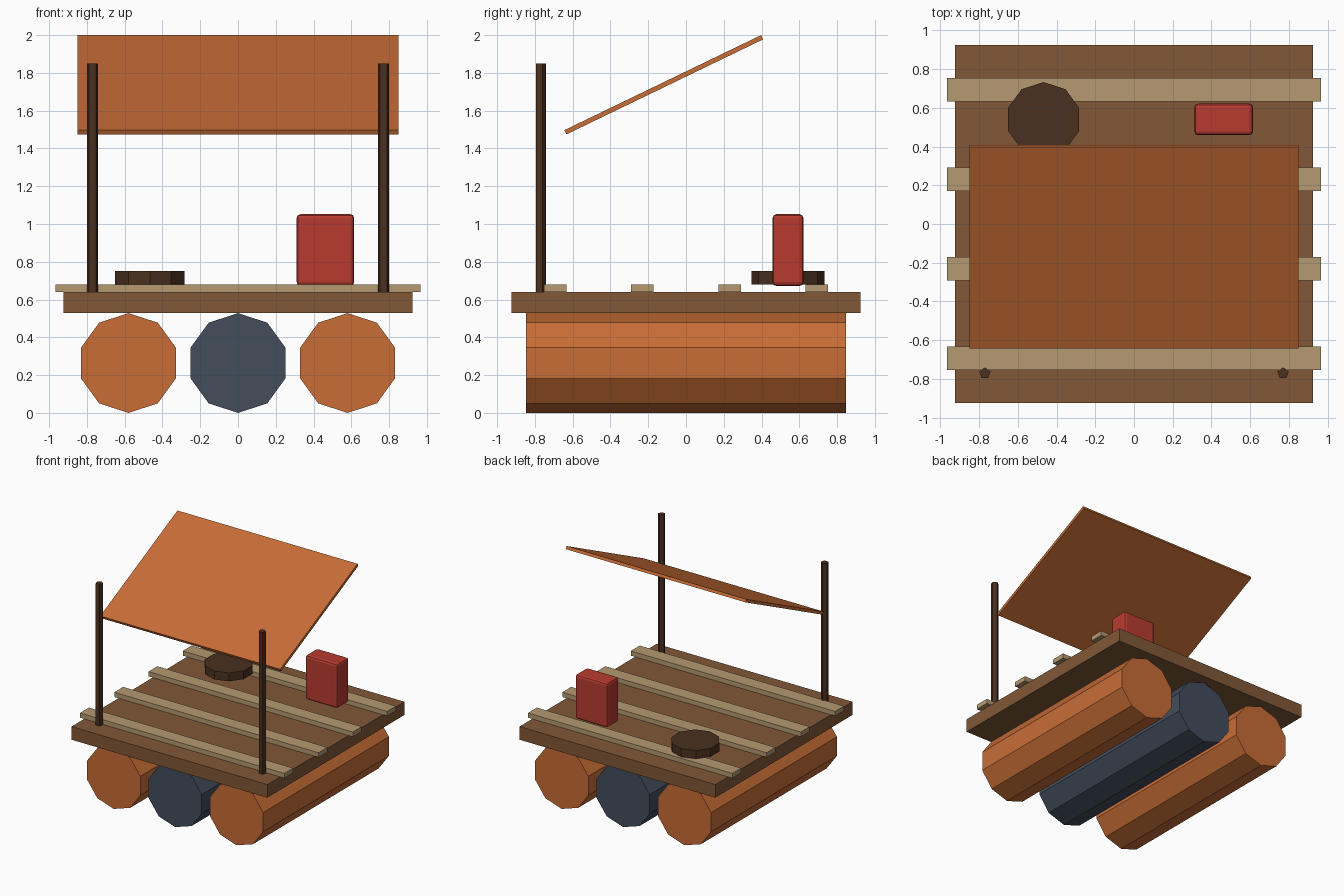
import bpy, math

if "Cube" in bpy.data.objects:
    bpy.data.objects.remove(bpy.data.objects["Cube"])


def material(name, hex_colour):
    """Flat material from an sRGB hex colour."""
    def lin(c):
        return c / 12.92 if c <= 0.04045 else ((c + 0.055) / 1.055) ** 2.4
    m = bpy.data.materials.new(name)
    rgb = [lin(int(hex_colour[i:i + 2], 16) / 255) for i in (0, 2, 4)]
    m.diffuse_color = (*rgb, 1)
    m.use_nodes = True
    m.node_tree.nodes["Principled BSDF"].inputs["Base Color"].default_value = m.diffuse_color
    return m


RUST = material("rust orange", "C86D36")
SLATE = material("slate blue", "434D5C")
DECK = material("deck brown", "815837")
PLANK = material("pale plank", "B59A71")
DARK = material("dark wood", "4A3020")
RED = material("fuel red", "B83B2F")


def finish(name, mat):
    ob = bpy.context.object
    ob.name = ob.data.name = name
    ob.data.materials.append(mat)
    return ob


def box(name, size, loc, mat, rot=(0, 0, 0)):
    bpy.ops.mesh.primitive_cube_add(size=1, location=loc, rotation=rot)
    ob = finish(name, mat)
    ob.scale = size
    bpy.ops.object.transform_apply(location=False, rotation=False, scale=True)
    return ob


def cylinder(name, sides, radius, depth, loc, mat, rot=(0, 0, 0)):
    bpy.ops.mesh.primitive_cylinder_add(vertices=sides, radius=radius, depth=depth,
                                        location=loc, rotation=rot)
    return finish(name, mat)


# Floating barrels, lying front to back
R = 0.264
for name, x, mat in (("left_barrel", -0.58, RUST), ("middle_barrel", 0, SLATE),
                     ("right_barrel", 0.58, RUST)):
    cylinder(name, 10, R, 1.696, (x, 0, R), mat, (math.pi / 2, 0, 0))

# Deck and cross planks
box("deck", (1.85, 1.85, 0.112), (0, 0, 0.584), DECK)
for i in range(4):
    box(f"plank_{i + 1}", (1.93, 0.12, 0.04), (0, -0.693 + i * 0.462, 0.66), PLANK)

# Front posts
for name, x in (("left_post", -0.77), ("right_post", 0.77)):
    cylinder(name, 5, 0.03, 1.21, (x, -0.77, 1.245), DARK)

# Tilted canopy sheet
box("canopy", (1.7, 1.156, 0.025), (0, -0.118, 1.737), RUST, (0.45, 0, 0))

# Low fire tray
cylinder("fire_tray", 10, 0.193, 0.072, (-0.467, 0.54, 0.715), DARK)

# Fuel can with softened edges
can = box("fuel_can", (0.304, 0.163, 0.38), (0.463, 0.54, 0.862), RED)
bevel = can.modifiers.new("soft edges", "BEVEL")
bevel.width = 0.02
bevel.segments = 2
